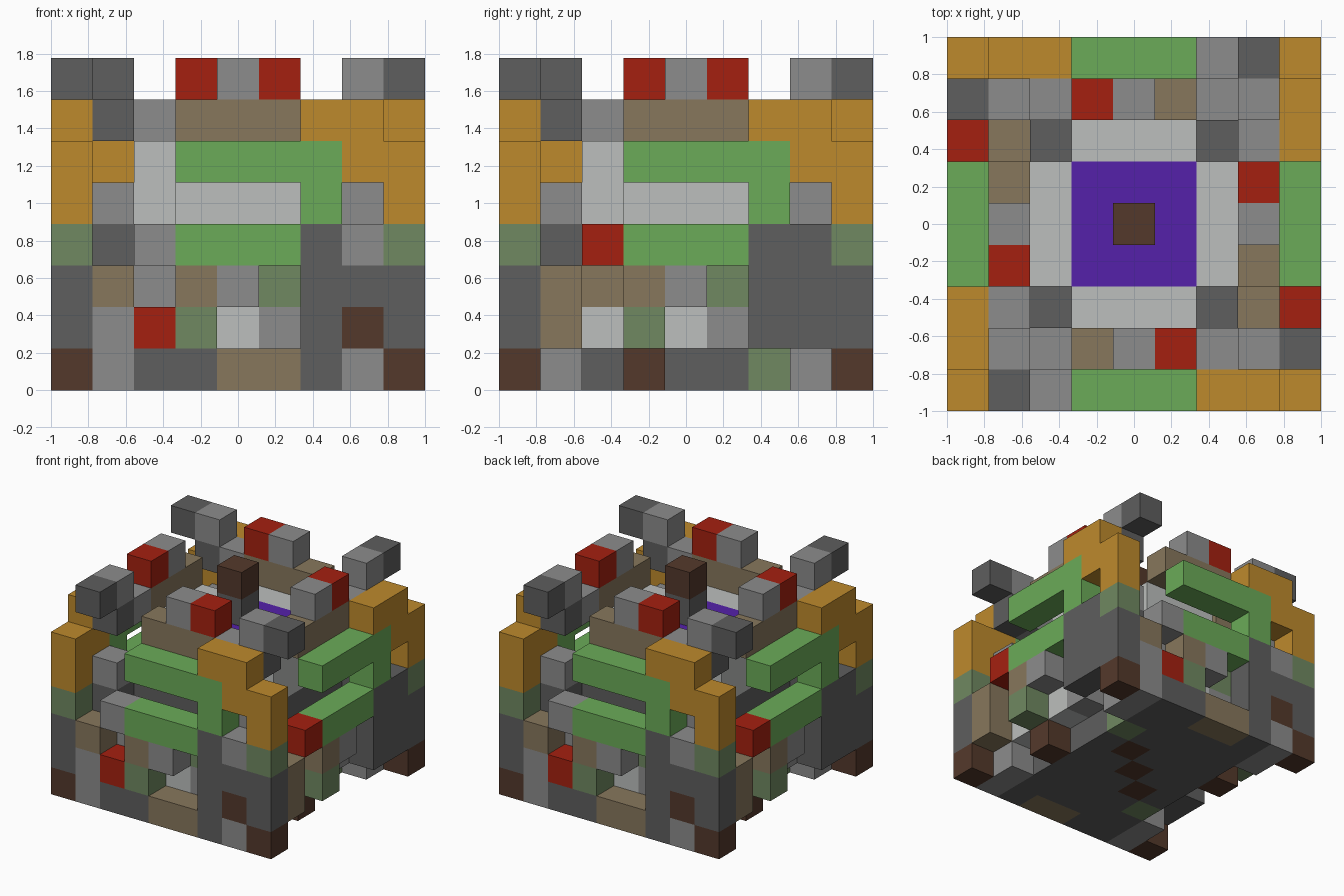
import bpy, bmesh
from mathutils import Vector

if "Cube" in bpy.data.objects:
    bpy.data.objects.remove(bpy.data.objects["Cube"])

U = 2 / 9          # block size
N = 9              # blocks along each side

SRGB = {
    'dark_stone': (94, 94, 94), 'grey_stone': (140, 140, 140),
    'pale_stone': (188, 191, 189), 'red_stone': (165, 32, 16),
    'brown_stone': (135, 119, 92), 'sage_stone': (112, 137, 97),
    'green_trim': (107, 171, 88), 'orange_trim': (190, 138, 44),
    'dark_wood': (84, 57, 43), 'purple_pool': (85, 33, 170),
}


def linear(c):
    c /= 255
    return c / 12.92 if c <= 0.04045 else ((c + 0.055) / 1.055) ** 2.4


MATS = {}
for name, rgb in SRGB.items():
    m = bpy.data.materials.new(name)
    m.diffuse_color = (*[linear(c) for c in rgb], 1)
    m.use_nodes = True
    m.node_tree.nodes["Principled BSDF"].inputs["Base Color"].default_value = m.diffuse_color
    MATS[name] = m

blocks = {}        # (x, y, z) -> (part, colour)


def fill(part, col, xs, ys, zs):
    """Fill a box of blocks, inclusive ranges."""
    for x in range(xs[0], xs[1] + 1):
        for y in range(ys[0], ys[1] + 1):
            for z in range(zs[0], zs[1] + 1):
                blocks[x, y, z] = (part, col)


def around(part, col, xs, y, zs, sides='all'):
    """Fill a run on the front wall and turn it to the other sides."""
    turns = {'all': (0, 1, 2, 3), 'ends': (0, 2), 'flanks': (1, 3)}[sides]
    for t in turns:
        for x in range(xs[0], xs[1] + 1):
            for z in range(zs[0], zs[1] + 1):
                a, b = x, y
                for _ in range(t):
                    a, b = N - 1 - b, a
                blocks[a, b, z] = (part, col)


D, G, P, R, B = 'dark_stone', 'grey_stone', 'pale_stone', 'red_stone', 'brown_stone'
S, T, O, W, V = 'sage_stone', 'green_trim', 'orange_trim', 'dark_wood', 'purple_pool'

# Core, basin and centre post
fill('core', D, (2, 6), (2, 6), (0, 3))
fill('basin_wall', P, (3, 5), (2, 6), (4, 5))
fill('basin_wall', P, (2, 6), (3, 5), (4, 5))
fill('pool', V, (3, 5), (3, 5), (5, 5))
fill('centre_post', D, (4, 4), (4, 4), (6, 6))
fill('centre_post', W, (4, 4), (4, 4), (7, 7))
for k in (3, 4, 5):
    fill('core', W, (k, k), (k, k), (0, 0))
for k in (2, 6):
    fill('core', S, (k, k), (k, k), (0, 0))

# Corner pillars
around('corner_pillar', W, (0, 0), 0, (0, 0))
around('corner_pillar', D, (0, 0), 0, (1, 2))
around('corner_pillar', S, (0, 0), 0, (3, 3))
around('corner_pillar', O, (0, 0), 0, (4, 5))
around('inner_pillar', G, (1, 1), 1, (0, 2))
around('inner_pillar', D, (1, 1), 1, (3, 3))
around('inner_pillar', G, (1, 1), 1, (4, 4))

# Orange and green trim
around('orange_bracket', O, (6, 7), 0, (6, 6))
around('orange_bracket', O, (7, 7), 0, (5, 5))
around('green_band', T, (3, 6), 0, (5, 5))
around('green_band', T, (6, 6), 0, (4, 4))
around('green_band', T, (3, 5), 0, (3, 3))

# Raised upper ring and battlements
around('upper_ring', B, (3, 5), 1, (6, 6))
around('upper_ring', G, (6, 6), 1, (6, 6))
around('upper_ring', D, (1, 1), 1, (6, 6))
around('battlement', D, (1, 1), 0, (7, 7))
around('battlement', G, (1, 1), 1, (7, 7))
around('battlement', G, (4, 4), 1, (7, 7))
around('battlement', R, (5, 5), 1, (7, 7))

# Lower wall shared by all sides
around('lower_wall', B, (1, 1), 0, (2, 2))
around('lower_wall', S, (3, 3), 0, (1, 1))
around('lower_wall', B, (3, 3), 0, (2, 2))
around('lower_wall', G, (4, 4), 0, (2, 2))
around('lower_wall', P, (4, 4), 1, (1, 1))
around('lower_wall', G, (5, 5), 1, (1, 1))
around('lower_wall', S, (5, 5), 1, (2, 2))
around('lower_wall', P, (2, 2), 1, (1, 1))
around('lower_wall', D, (6, 6), 0, (1, 3))
around('lower_wall', D, (7, 7), 0, (1, 2))

# Front and back wall: full base course
around('base_course', G, (1, 1), 0, (0, 1), 'ends')
around('base_course', D, (2, 3), 0, (0, 0), 'ends')
around('base_course', B, (4, 5), 0, (0, 0), 'ends')
around('base_course', D, (6, 6), 0, (0, 0), 'ends')
around('base_course', G, (7, 7), 0, (0, 0), 'ends')
around('base_course', D, (2, 6), 1, (0, 0), 'ends')
around('lower_wall', R, (2, 2), 0, (1, 1), 'ends')
around('lower_wall', G, (2, 2), 1, (2, 2), 'ends')
around('lower_wall', G, (2, 2), 0, (3, 3), 'ends')
around('lower_wall', W, (7, 7), 0, (1, 1), 'ends')
around('lower_wall', G, (7, 7), 0, (3, 3), 'ends')

# Left and right wall: overhanging, open below
around('lower_wall', B, (1, 1), 0, (1, 1), 'flanks')
around('lower_wall', B, (2, 2), 1, (2, 2), 'flanks')
around('lower_wall', R, (2, 2), 0, (3, 3), 'flanks')
around('lower_wall', D, (7, 7), 0, (3, 3), 'flanks')
around('flank_foot', W, (3, 3), 1, (0, 0), 'flanks')

# Turn blocks into meshes, keeping only exposed faces
DIRS = [Vector(d) for d in
        ((1, 0, 0), (-1, 0, 0), (0, 1, 0), (0, -1, 0), (0, 0, 1), (0, 0, -1))]


def build(part):
    bm = bmesh.new()
    mesh = bpy.data.meshes.new(part)
    cols = sorted({c for p, c in blocks.values() if p == part})
    for c in cols:
        mesh.materials.append(MATS[c])
    for cell, (p, c) in blocks.items():
        if p != part:
            continue
        mid = Vector(cell) + Vector((0.5, 0.5, 0.5))
        for d in DIRS:
            if tuple(int(v) for v in Vector(cell) + d) in blocks:
                continue
            u = Vector((d.y, d.z, d.x))
            w = d.cross(u)
            quad = [mid + (d + u * a + w * b) / 2
                    for a, b in ((-1, -1), (1, -1), (1, 1), (-1, 1))]
            f = bm.faces.new([bm.verts.new((q - Vector((N / 2, N / 2, 0))) * U)
                              for q in quad])
            f.material_index = cols.index(c)
    bmesh.ops.remove_doubles(bm, verts=bm.verts, dist=0.001)
    bm.to_mesh(mesh)
    bm.free()
    bpy.context.collection.objects.link(bpy.data.objects.new(part, mesh))


for part in sorted({p for p, _ in blocks.values()}):
    build(part)
